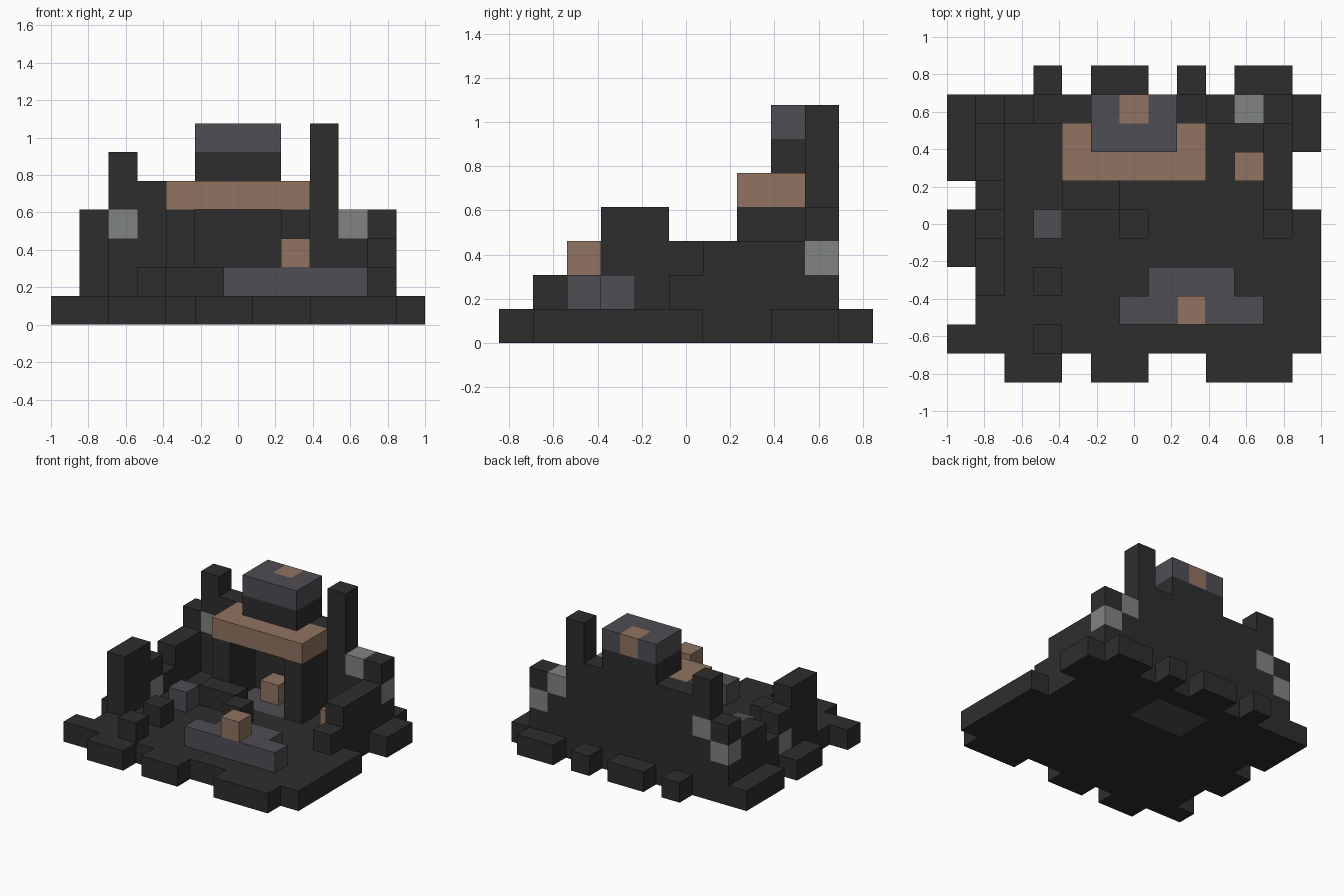
import bpy
import bmesh
from mathutils import Vector

if "Cube" in bpy.data.objects:
    bpy.data.objects.remove(bpy.data.objects["Cube"])

CELL = 2 / 13                      # one block
ORIGIN = Vector((-6.5, -5.5, 0))   # grid corner, in blocks


def material(name, color):
    m = bpy.data.materials.new(name)
    m.use_nodes = True
    m.diffuse_color = (*color, 1)
    m.node_tree.nodes["Principled BSDF"].inputs["Base Color"].default_value = (*color, 1)
    return m


dark = material("charcoal stone", (0.027, 0.027, 0.027))
slate = material("slate", (0.078, 0.075, 0.088))
copper = material("copper brown", (0.28, 0.175, 0.12))
pale = material("pale grey stone", (0.22, 0.23, 0.22))


def blocks(name, mat, *boxes):
    """One object from boxes given as (x range, y range, z range) in blocks."""
    bm = bmesh.new()
    for spans in boxes:
        lo = Vector([s[0] for s in spans])
        hi = Vector([s[1] for s in spans])
        verts = bmesh.ops.create_cube(bm, size=1)["verts"]
        for v in verts:
            v.co = (ORIGIN + (lo + hi) / 2 + v.co * (hi - lo)) * CELL
    mesh = bpy.data.meshes.new(name)
    bm.to_mesh(mesh)
    bm.free()
    mesh.materials.append(mat)
    obj = bpy.data.objects.new(name, mesh)
    bpy.context.collection.objects.link(obj)
    return obj


def cube(x, y, z):
    return (x, x + 1), (y, y + 1), (z, z + 1)


def column(x, y, top, bottom=1):
    return (x, x + 1), (y, y + 1), (bottom, top)


# Ragged ground slab, leaving a hole for the hearth
ground = (0, 1)
blocks("ground", dark,
       ((0, 13), (1, 2), ground), ((1, 13), (2, 4), ground),
       ((0, 13), (4, 6), ground), ((1, 12), (6, 7), ground),
       ((0, 5), (7, 9), ground), ((8, 12), (7, 8), ground),
       ((8, 13), (8, 9), ground), ((0, 13), (9, 10), ground))
blocks("front_ground_tabs", dark,
       *[(span, (0, 1), ground) for span in ((2, 4), (5, 7), (9, 12))])
blocks("back_ground_tabs", dark,
       *[(span, (10, 11), ground) for span in ((3, 4), (5, 7), (8, 9), (10, 12))])
blocks("hearth_floor", slate, ((5, 8), (7, 9), ground))

# Back wall and its posts, with pale blocks let in
blocks("back_wall", dark,
       column(1, 9, 2), column(1, 9, 4, 3),
       column(2, 9, 3), ((3, 9), (9, 10), (1, 5)),
       column(10, 9, 3), column(11, 9, 2), column(11, 9, 4, 3))
blocks("left_back_post", dark, column(9, 9, 7))
blocks("right_back_post", dark, column(2, 9, 6, 4))
blocks("pale_wall_blocks", pale,
       cube(1, 9, 2), cube(2, 9, 3), cube(10, 9, 3), cube(11, 9, 2), cube(1, 5, 1))

# Broken side walls
blocks("left_side_wall", dark, column(11, 5, 2), ((11, 12), (6, 9), (1, 3)))
blocks("right_side_wall", dark,
       ((1, 2), (7, 9), (1, 3)), column(1, 6, 2), cube(1, 5, 2))
blocks("right_front_tower", dark, ((1, 2), (3, 5), (1, 4)))

# Fireplace: side piers, mantel, chimney and cap
blocks("fireplace_piers", dark, *[((x, x + 1), (7, 9), (1, 4)) for x in (4, 8)])
blocks("mantel", copper, ((4, 9), (7, 9), (4, 5)))
blocks("chimney", dark, ((5, 8), (8, 10), (5, 6)))
blocks("chimney_cap", slate,
       ((5, 8), (8, 9), (6, 7)), cube(5, 9, 6), cube(7, 9, 6))
blocks("chimney_core", copper, cube(6, 9, 6))
blocks("hearth_ember", copper, cube(6, 8, 1))

# Courtyard pieces
blocks("front_plinth", slate, ((6, 11), (2, 3), (1, 2)), ((7, 10), (3, 4), (1, 2)))
blocks("plinth_ember", copper, cube(8, 2, 2))
blocks("side_ember", copper, cube(10, 7, 1))
blocks("slate_block", slate, cube(3, 5, 1))
blocks("low_bench", dark, ((4, 6), (6, 7), (1, 2)))
blocks("loose_stones", dark, cube(3, 1, 1), cube(3, 3, 1), cube(6, 5, 1))
